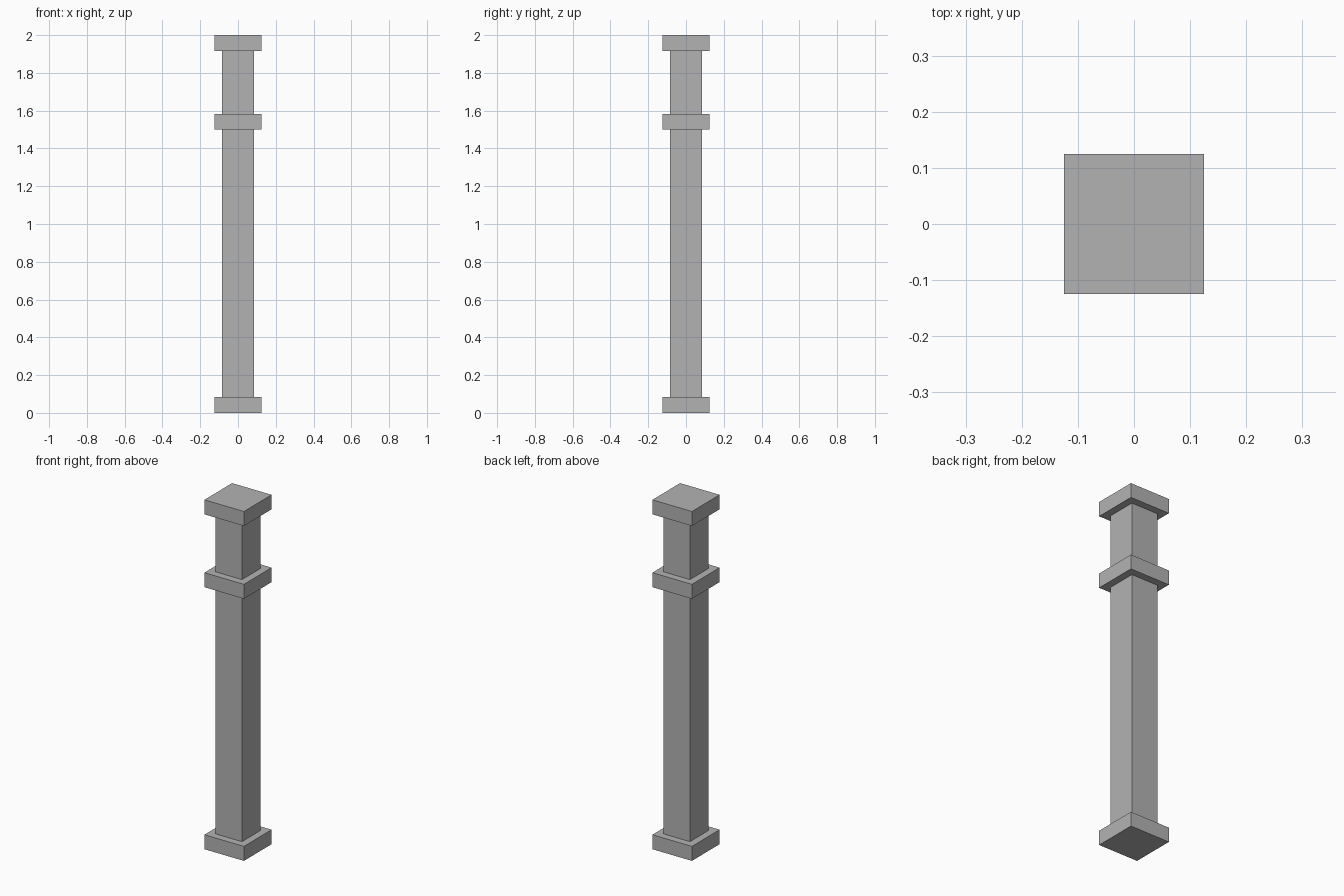
import bpy

cube = bpy.data.objects.get("Cube")
if cube:
    bpy.data.objects.remove(cube, do_unlink=True)

# Plain stone grey
stone = bpy.data.materials.new("stone_grey")
stone.use_nodes = True
colour = (0.45, 0.45, 0.45, 1)
stone.diffuse_color = colour
stone.node_tree.nodes["Principled BSDF"].inputs["Base Color"].default_value = colour

WIDE = 0.25       # width of the slabs
NARROW = 0.167    # width of the shafts
SLAB = 0.083      # slab thickness
COLLAR = 1.5      # underside of the collar
TOP = 2.0


def block(name, width, bottom, top):
    """Square block standing between two heights."""
    bpy.ops.mesh.primitive_cube_add(size=1, location=(0, 0, (bottom + top) / 2))
    ob = bpy.context.object
    ob.name = name
    ob.scale = (width, width, top - bottom)
    bpy.ops.object.transform_apply(location=False, rotation=False, scale=True)
    ob.data.materials.append(stone)


# Slabs: base, collar and capital
block("base_slab", WIDE, 0, SLAB)
block("collar_slab", WIDE, COLLAR, COLLAR + SLAB)
block("capital_slab", WIDE, TOP - SLAB, TOP)

# Shafts between the slabs
block("lower_shaft", NARROW, SLAB, COLLAR)
block("upper_shaft", NARROW, COLLAR + SLAB, TOP - SLAB)
